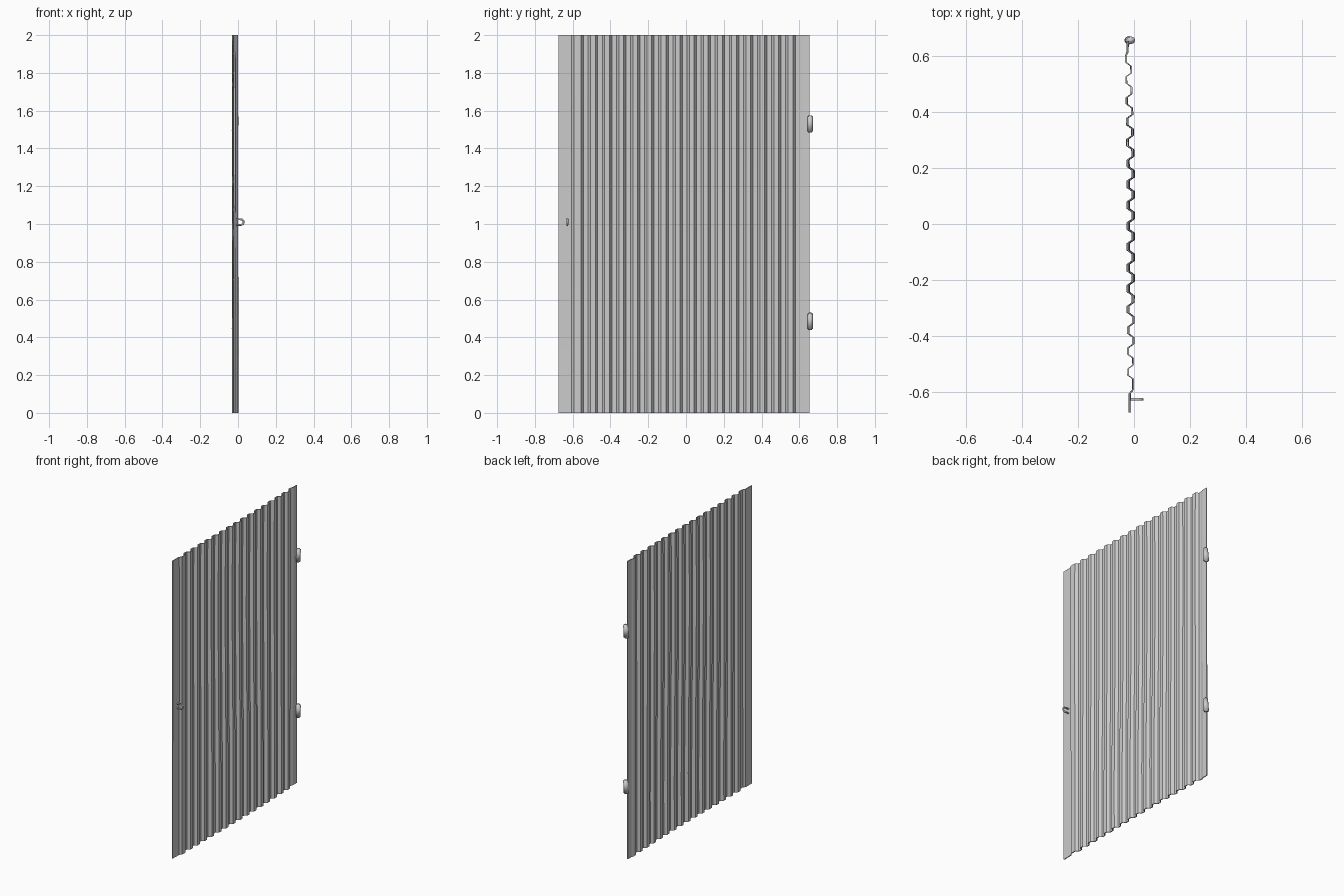
import bpy, bmesh, math
from mathutils import Vector, Matrix

cube = bpy.data.objects.get("Cube")
if cube:
    bpy.data.objects.remove(cube, do_unlink=True)

steel = bpy.data.materials.new("galvanised grey")
steel.use_nodes = True
GREY = (0.6, 0.6, 0.6, 1)
steel.diffuse_color = GREY
steel.node_tree.nodes["Principled BSDF"].inputs["Base Color"].default_value = GREY


def finish(bm, name):
    mesh = bpy.data.meshes.new(name)
    bmesh.ops.recalc_face_normals(bm, faces=bm.faces)
    bm.to_mesh(mesh)
    bm.free()
    mesh.materials.append(steel)
    obj = bpy.data.objects.new(name, mesh)
    bpy.context.collection.objects.link(obj)
    return obj


# Corrugated profile: flat end strips with trapezoid ribs between them
PITCH, RIBS, FIRST = 0.0747, 16, -0.53
MID, LOW, HIGH = -0.015, -0.021, -0.003
profile = [(MID, -0.675), (MID, -0.607), (HIGH, -0.593)]
for i in range(RIBS):
    y = FIRST + i * PITCH
    profile += [(HIGH, y - 0.025), (LOW, y - 0.012), (LOW, y + 0.012), (HIGH, y + 0.025)]
profile[-1] = (MID, profile[-1][1])
profile.append((MID, 0.655))


# Slight dents make the sheet wander in depth
def bend(y, z):
    side = max(0, (y - 0.2) / 0.4)
    return -0.008 * min(side, 1) + 0.004 * math.sin(2.5 * z + 1) * math.cos(3 * y)


# Corrugated sheet
bm = bmesh.new()
ROWS = 6
THICK = 0.006
columns = []
for x, y in profile:
    for shift in (THICK / 2, -THICK / 2):
        columns.append([bm.verts.new((x + shift + bend(y, 2 * r / ROWS), y, 2 * r / ROWS))
                        for r in range(ROWS + 1)])
fronts, backs = columns[::2], columns[1::2]
outline = fronts + backs[::-1]
for a, b in zip(outline, outline[1:] + outline[:1]):
    for r in range(ROWS):
        bm.faces.new((a[r], b[r], b[r + 1], a[r + 1]))
for r in (0, ROWS):
    for i in range(len(fronts) - 1):
        bm.faces.new((fronts[i][r], fronts[i + 1][r], backs[i + 1][r], backs[i][r]))
sheet = finish(bm, "corrugated_sheet")

# Hinge barrels on the back edge
for label, z in (("upper", 1.53), ("lower", 0.485)):
    bm = bmesh.new()
    bmesh.ops.create_cone(bm, cap_ends=True, segments=10, radius1=0.016, radius2=0.014, depth=0.09)
    rims = [e for e in bm.edges if abs(e.verts[0].co.z - e.verts[1].co.z) < 0.001]
    bmesh.ops.bevel(bm, geom=rims, offset=0.005, segments=2, affect='EDGES')
    bmesh.ops.transform(bm, verts=bm.verts, matrix=Matrix.Translation((-0.014, 0.658, z))
                        @ Matrix.Rotation(math.radians(4), 4, 'Y') @ Matrix.Diagonal((1.1, 0.95, 1, 1)))
    barrel = finish(bm, label + "_hinge")
    barrel.data.shade_smooth()

# Pull handle: a bent rod that loops out from the sheet
curve = bpy.data.curves.new("pull_handle", 'CURVE')
curve.dimensions = '3D'
curve.bevel_depth = 0.005
curve.bevel_resolution = 2
curve.use_fill_caps = True
path = [Vector((-0.014, -0.628, 0.995))]
for i in range(9):
    a = math.radians(-90 + 180 * i / 8)
    path.append(Vector((0.014 + 0.016 * math.cos(a), -0.628, 1.01 + 0.015 * math.sin(a))))
path.append(Vector((-0.014, -0.628, 1.025)))
spline = curve.splines.new('POLY')
spline.points.add(len(path) - 1)
for p, co in zip(spline.points, path):
    p.co = (*co, 1)
curve.materials.append(steel)
handle = bpy.data.objects.new("pull_handle", curve)
bpy.context.collection.objects.link(handle)
